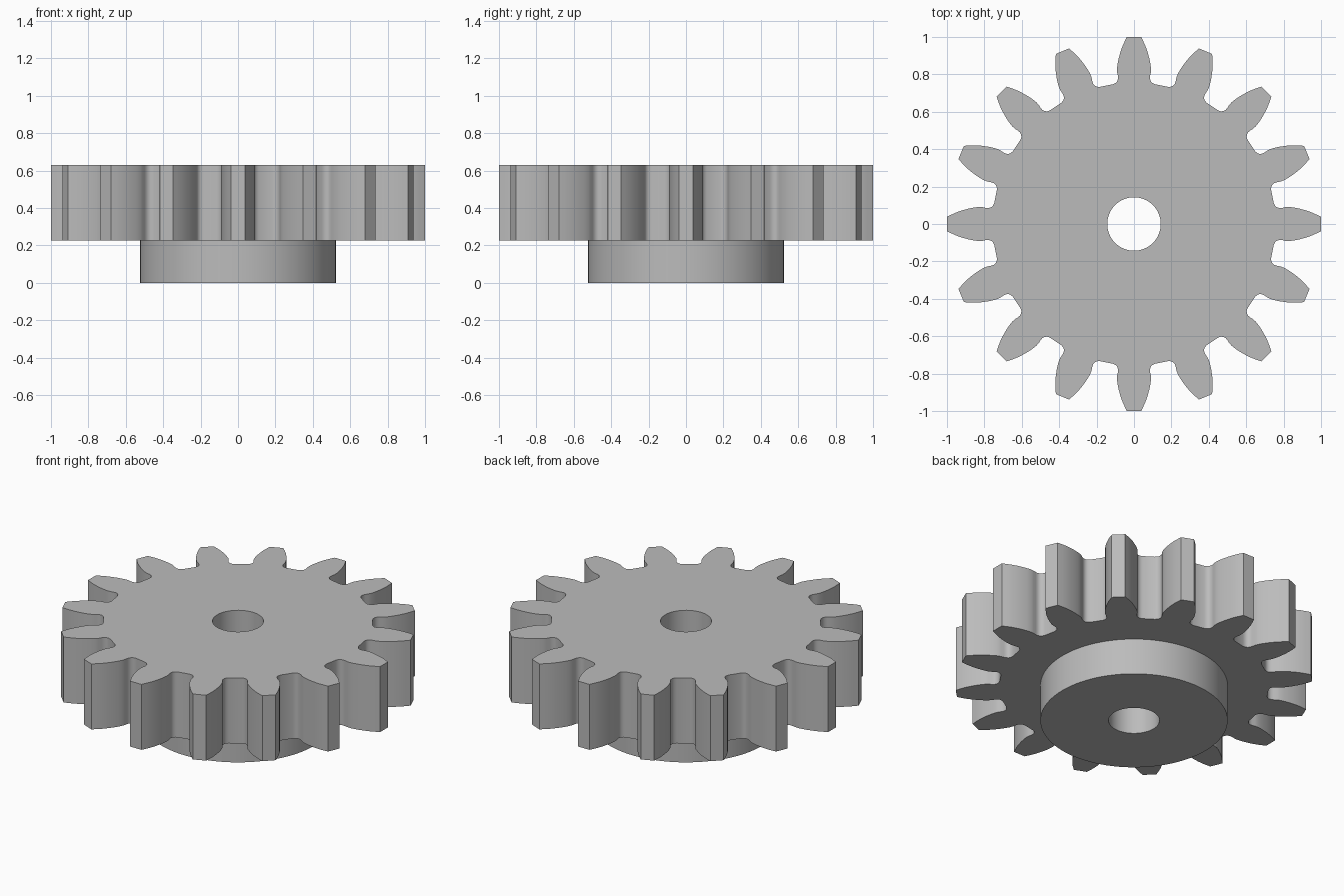
import bpy, bmesh, math
from mathutils import Matrix, Vector

if "Cube" in bpy.data.objects:
    bpy.data.objects.remove(bpy.data.objects["Cube"])

TEETH = 16
BORE = 0.143
HUB_RADIUS = 0.525
HUB_TOP, GEAR_TOP = 0.225, 0.63

steel = bpy.data.materials.new("grey steel")
steel.use_nodes = True
grey = (0.5, 0.5, 0.5, 1)
steel.diffuse_color = grey
steel.node_tree.nodes["Principled BSDF"].inputs["Base Color"].default_value = grey


def circle(radius, count=96):
    return [Vector((radius * math.cos(math.tau * i / count),
                    radius * math.sin(math.tau * i / count), 0)) for i in range(count)]


def gear_outline():
    # Right flank of one tooth, from tip to root
    flank = [(0.038, 1.0), (0.052, 0.972), (0.064, 0.945), (0.074, 0.915), (0.082, 0.885),
             (0.088, 0.855), (0.091, 0.83), (0.09, 0.81), (0.086, 0.792), (0.085, 0.778),
             (0.089, 0.764), (0.098, 0.754), (0.112, 0.747)]
    tooth = [(-x, y) for x, y in reversed(flank)] + flank
    points = []
    for i in range(TEETH):
        turn = Matrix.Rotation(-math.tau * i / TEETH, 3, "Z")
        points += [turn @ Vector((x, y, 0)) for x, y in tooth]
    return points


def bored_plate(name, outline, bottom, top):
    # Fill between the outline and the bore, then extrude upward
    bm = bmesh.new()
    for loop in (outline, circle(BORE, 64)):
        verts = [bm.verts.new(p + Vector((0, 0, bottom))) for p in loop]
        for a, b in zip(verts, verts[1:] + verts[:1]):
            bm.edges.new((a, b))
    bmesh.ops.triangle_fill(bm, use_beauty=True, edges=bm.edges[:])
    result = bmesh.ops.extrude_face_region(bm, geom=bm.faces[:], use_keep_orig=True)
    moved = [g for g in result["geom"] if isinstance(g, bmesh.types.BMVert)]
    bmesh.ops.translate(bm, verts=moved, vec=(0, 0, top - bottom))
    bmesh.ops.recalc_face_normals(bm, faces=bm.faces[:])
    mesh = bpy.data.meshes.new(name)
    bm.to_mesh(mesh)
    bm.free()
    mesh.materials.append(steel)
    obj = bpy.data.objects.new(name, mesh)
    bpy.context.collection.objects.link(obj)
    bpy.ops.object.select_all(action="DESELECT")
    obj.select_set(True)
    bpy.context.view_layer.objects.active = obj
    bpy.ops.object.shade_smooth_by_angle(angle=math.radians(35))


# Toothed wheel and the round hub beneath it
bored_plate("toothed_wheel", gear_outline(), HUB_TOP, GEAR_TOP)
bored_plate("hub", circle(HUB_RADIUS), 0, HUB_TOP)
